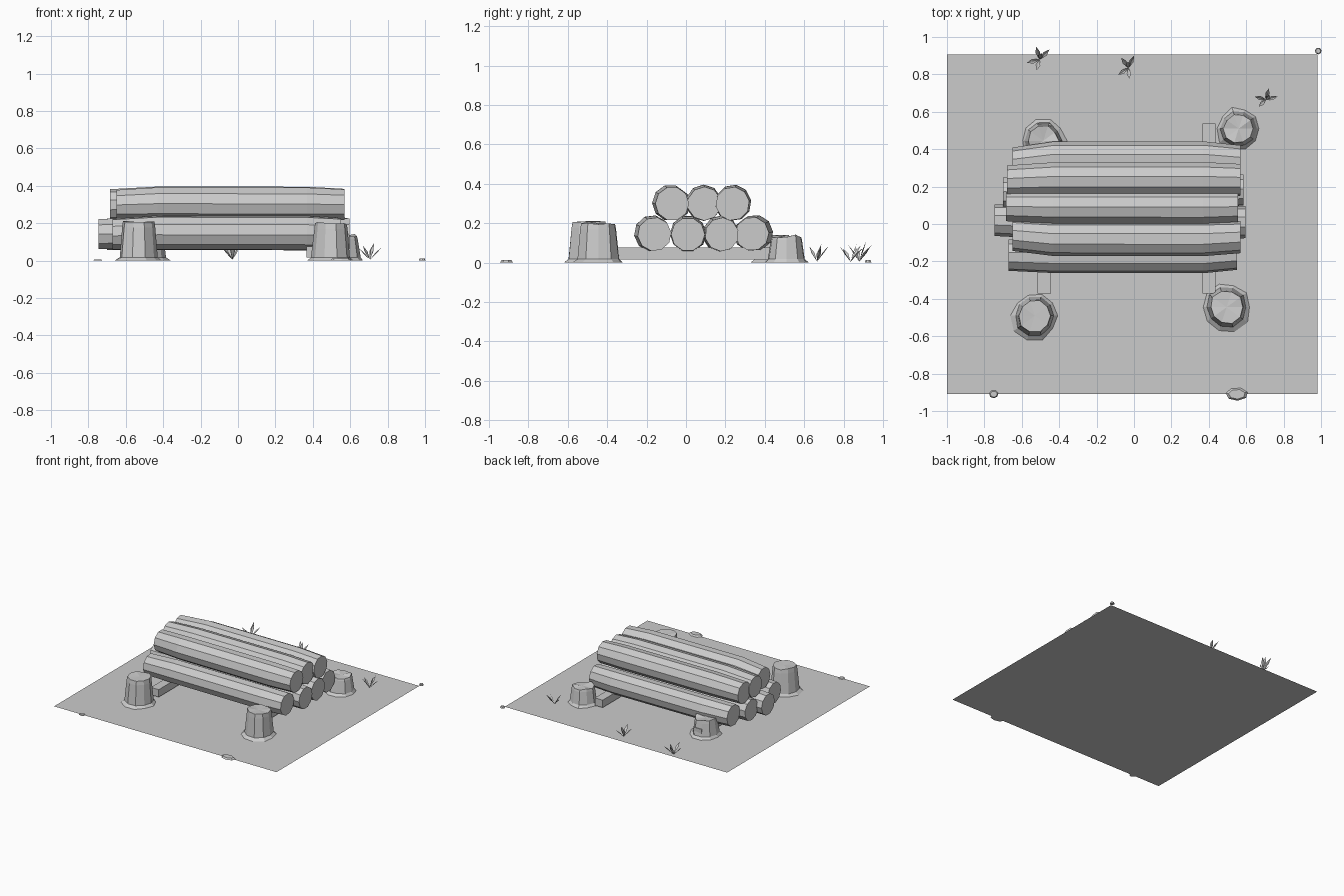
import bpy, bmesh, math, random
from mathutils import Vector

random.seed(4)
cube = bpy.data.objects.get("Cube")
if cube:
    bpy.data.objects.remove(cube, do_unlink=True)

grey = bpy.data.materials.new("plain grey")
grey.use_nodes = True
COLOUR = (0.6, 0.6, 0.6, 1)
grey.diffuse_color = COLOUR
grey.node_tree.nodes["Principled BSDF"].inputs["Base Color"].default_value = COLOUR


def finish(name, bm, solid=True):
    if solid:
        bmesh.ops.recalc_face_normals(bm, faces=bm.faces)
    mesh = bpy.data.meshes.new(name)
    bm.to_mesh(mesh)
    bm.free()
    mesh.materials.append(grey)
    obj = bpy.data.objects.new(name, mesh)
    bpy.context.collection.objects.link(obj)
    return obj


def bridge(bm, a, b):
    n = len(a)
    for i in range(n):
        bm.faces.new((a[i], a[(i + 1) % n], b[(i + 1) % n], b[i]))


# Ground sheet
bm = bmesh.new()
bm.faces.new([bm.verts.new(p) for p in
              ((-1, -0.91, 0), (0.98, -0.91, 0), (0.98, 0.905, 0), (-1, 0.905, 0))])
finish("ground", bm, False)


# Flat stones peeking past the ground edge
def stone(name, x, y, rx, ry, h):
    bm = bmesh.new()
    rings = []
    for z, s in ((0, 1), (h, 0.75)):
        rings.append([bm.verts.new((x + rx * s * math.cos(a), y + ry * s * math.sin(a), z))
                      for a in (math.tau * i / 7 + 0.3 for i in range(7))])
    bridge(bm, *rings)
    for r in rings:
        bm.faces.new(r)
    finish(name, bm)


stone("stone_front_small", -0.75, -0.91, 0.025, 0.022, 0.006)
stone("stone_front_large", 0.55, -0.91, 0.06, 0.035, 0.012)
stone("stone_corner", 0.985, 0.925, 0.018, 0.018, 0.012)


# Logs: a ten-sided ring swept along a slightly bent line
def log(name, x0, x1, y, z, bend0, bend1, turn):
    bm = bmesh.new()
    stations = ((x0, bend0, -0.005, 0.084), (-0.43, 0, 0.002, 0.091),
                (0.37, 0, 0, 0.092), (x1, bend1, -0.004, 0.086))
    rings = []
    for x, dy, dz, r in stations:
        ring = []
        for i in range(10):
            a = math.tau * (i + turn) / 10
            ring.append(bm.verts.new((x, y + dy + r * math.cos(a), z + dz + r * math.sin(a))))
        rings.append(ring)
    for a, b in zip(rings, rings[1:]):
        bridge(bm, a, b)
    bm.faces.new(rings[0])
    bm.faces.new(rings[-1])
    finish(name, bm)


log("bottom_log_1", -0.67, 0.55, -0.172, 0.148, 0.005, 0.012, 0.2)
log("bottom_log_2", -0.745, 0.595, 0.01, 0.147, 0.01, 0.0, 0.0)
log("bottom_log_3", -0.70, 0.585, 0.177, 0.147, -0.01, 0.005, 0.4)
log("bottom_log_4", -0.65, 0.57, 0.35, 0.150, -0.025, -0.015, 0.1)
log("top_log_1", -0.65, 0.57, -0.08, 0.303, 0.02, 0.01, 0.0)
log("top_log_2", -0.685, 0.555, 0.09, 0.303, 0.005, 0.003, 0.5)
log("top_log_3", -0.68, 0.57, 0.24, 0.303, -0.01, -0.004, 0.25)

# Support beams
for name, x in (("beam_right", -0.48), ("beam_left", 0.40)):
    bm = bmesh.new()
    bmesh.ops.create_cube(bm, size=1)
    for v in bm.verts:
        v.co = Vector((x + v.co.x * 0.07, 0.083 + v.co.y * 0.91, 0.047 + v.co.z * 0.06))
    finish(name, bm)


# Stumps: tapered trunk with flared roots and a slightly dished top
def stump(name, x, y, r, h):
    bm = bmesh.new()
    wobble = [random.uniform(0.92, 1.06) for _ in range(10)]
    rings = []
    for z, s, rough in ((0, 1.36, 0.06), (0.018, 1.14, 0.03),
                        (h * 0.82, 0.98, 0.01), (h, 0.93, 0)):
        ring = []
        for i, w in enumerate(wobble):
            a = math.tau * i / 10
            d = r * s * (w + random.uniform(-rough, rough))
            dz = random.uniform(-0.012, 0.003) if z == h else 0
            ring.append(bm.verts.new((x + d * math.cos(a), y + d * math.sin(a), z + dz)))
        rings.append(ring)
    for a, b in zip(rings, rings[1:]):
        bridge(bm, a, b)
    bm.faces.new(rings[0])
    centre = bm.verts.new((x, y, h - 0.01))
    top = rings[-1]
    for i in range(10):
        bm.faces.new((top[i], top[(i + 1) % 10], centre))
    finish(name, bm)


stump("stump_front_right", -0.53, -0.49, 0.094, 0.215)
stump("stump_front_left", 0.495, -0.445, 0.096, 0.205)
stump("stump_back_left", 0.56, 0.51, 0.086, 0.14)
stump("stump_back_right", -0.485, 0.445, 0.086, 0.14)


# Grass tufts: folded pointed blades leaning outward
def tuft(name, x, y, turn, size):
    bm = bmesh.new()
    base = Vector((x, y, 0.005))
    for angle, reach, height in ((75, 0.07, 0.09), (15, 0.075, 0.075), (165, 0.07, 0.07),
                                 (225, 0.06, 0.085), (45, 0.035, 0.1)):
        a = math.radians(angle + turn)
        out = Vector((math.cos(a), math.sin(a), 0))
        side = Vector((-out.y, out.x, 0)) * 0.013 * size
        mid = base + (out * reach * 0.55 + Vector((0, 0, height * 0.6))) * size
        tip = base + (out * reach + Vector((0, 0, height))) * size
        b, l, r, t, m = (bm.verts.new(p) for p in
                         (base, mid + side, mid - side, tip, mid - Vector((0, 0, 0.006))))
        for f in ((b, r, m), (b, m, l), (m, r, t), (m, t, l)):
            bm.faces.new(f)
    finish(name, bm, False)


tuft("grass_back_right", -0.505, 0.88, 30, 1.0)
tuft("grass_back_middle", -0.03, 0.835, 50, 0.95)
tuft("grass_back_left", 0.705, 0.665, 0, 0.88)
